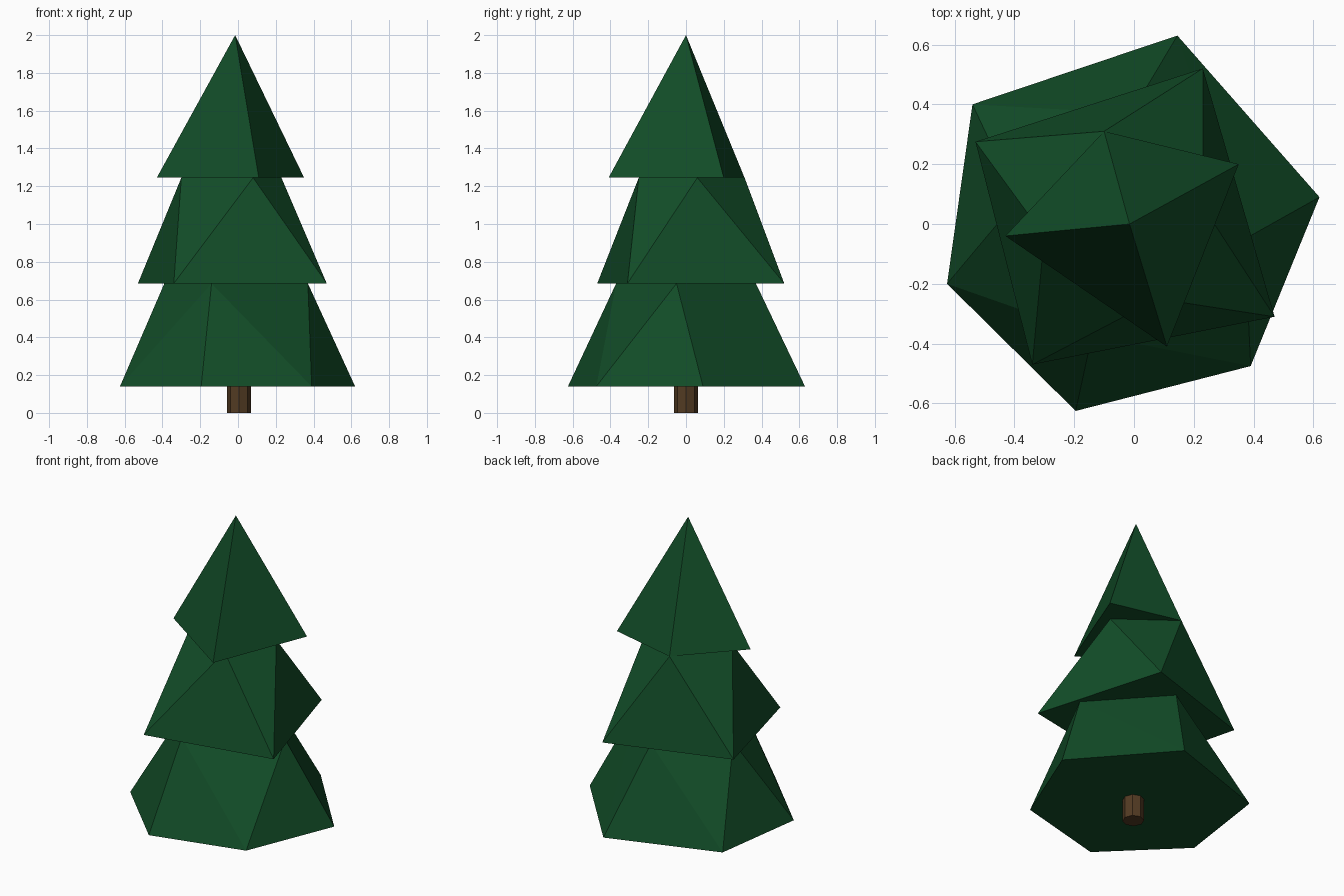
import bpy
import bmesh
from mathutils import Matrix

cube = bpy.data.objects.get("Cube")
if cube:
    bpy.data.objects.remove(cube, do_unlink=True)


def make_material(name, rgb):
    mat = bpy.data.materials.new(name)
    mat.use_nodes = True
    color = (*rgb, 1.0)
    mat.diffuse_color = color
    bsdf = mat.node_tree.nodes["Principled BSDF"]
    bsdf.inputs["Base Color"].default_value = color
    bsdf.inputs["Roughness"].default_value = 0.9
    return mat


def add_object(name, bm, mat):
    bmesh.ops.recalc_face_normals(bm, faces=bm.faces)
    mesh = bpy.data.meshes.new(name)
    bm.to_mesh(mesh)
    bm.free()
    mesh.materials.append(mat)
    obj = bpy.data.objects.new(name, mesh)
    bpy.context.collection.objects.link(obj)
    return obj


def foliage_tier(name, low_z, low_ring, high_z, high_ring, mat):
    """Faceted skirt: the hull between a wide lower ring and a narrow upper one."""
    bm = bmesh.new()
    for z, ring in ((low_z, low_ring), (high_z, high_ring)):
        for x, y in ring:
            bm.verts.new((x, y, z))
    bmesh.ops.convex_hull(bm, input=bm.verts)
    return add_object(name, bm, mat)


green = make_material("dark pine green", (0.006, 0.074, 0.021))
brown = make_material("bark brown", (0.085, 0.043, 0.016))

# Trunk: short octagonal post running up into the lowest tier
trunk_height = 0.2
bm = bmesh.new()
bmesh.ops.create_cone(
    bm, cap_ends=True, segments=8, radius1=0.063, radius2=0.063,
    depth=trunk_height,
    matrix=Matrix.Translation((0.005, 0, trunk_height / 2)))
add_object("trunk", bm, brown)

# Lower tier: six corners narrowing to four
foliage_tier(
    "lower_foliage",
    0.14, [(-0.54, 0.40), (0.145, 0.63), (0.62, 0.09),
           (0.39, -0.475), (-0.195, -0.625), (-0.625, -0.20)],
    0.685, [(0.37, -0.05), (-0.01, 0.37), (-0.39, 0.08), (-0.14, -0.37)],
    green)

# Middle tier: twisted four-cornered skirt
foliage_tier(
    "middle_foliage",
    0.685, [(-0.53, 0.275), (0.23, 0.52), (0.47, -0.31), (-0.34, -0.47)],
    1.245, [(0.08, -0.25), (0.23, 0.06), (-0.10, 0.31), (-0.30, -0.04)],
    green)

# Top tier: four-cornered point
foliage_tier(
    "top_foliage",
    1.245, [(-0.43, -0.04), (-0.10, 0.31), (0.35, 0.20), (0.11, -0.41)],
    2.0, [(-0.015, 0.0)],
    green)
